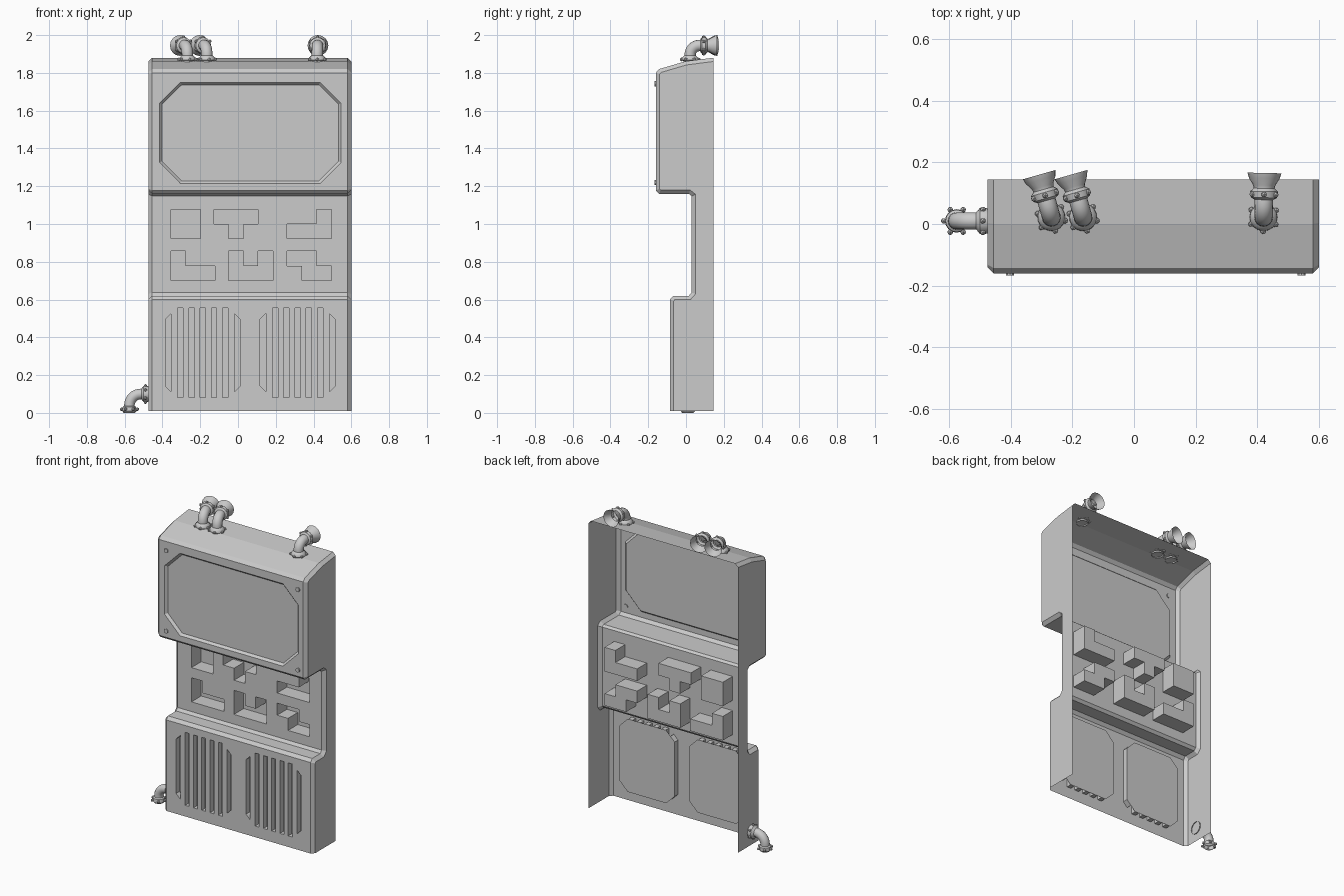
import bpy, bmesh, math
from mathutils import Vector, Matrix

if "Cube" in bpy.data.objects:
    bpy.data.objects.remove(bpy.data.objects["Cube"])

def finish(bm, name, smooth=False):
    me = bpy.data.meshes.new(name)
    bmesh.ops.remove_doubles(bm, verts=bm.verts, dist=0.0002)
    bm.to_mesh(me)
    bm.free()
    ob = bpy.data.objects.new(name, me)
    bpy.context.collection.objects.link(ob)
    if smooth:
        bpy.context.view_layer.objects.active = ob
        ob.select_set(True)
        bpy.ops.object.shade_smooth_by_angle(angle=math.radians(40))
        ob.select_set(False)
    return ob

def octagon(x0, x1, z0, z1, c):
    return [(x0 + c, z0), (x1 - c, z0), (x1, z0 + c), (x1, z1 - c),
            (x1 - c, z1), (x0 + c, z1), (x0, z1 - c), (x0, z0 + c)]

def rect(x0, x1, z0, z1):
    return [(x0, z0), (x1, z0), (x1, z1), (x0, z1)]

def ring(bm, pts, y):
    return [bm.verts.new((x, y, z)) for x, z in pts]

# ---- cabinet shell: side profile (y, z), chamfered on both sides, open back and bottom
X0, X1, C, BACK, LOW = -0.475, 0.60, 0.02, 0.145, 0.01
profile = [(-0.085, LOW), (-0.085, 0.60), (-0.068, 0.62), (0.015, 0.62), (0.03, 0.637),
           (0.03, 1.148), (0.015, 1.16), (-0.142, 1.16), (-0.16, 1.178),
           (-0.16, 1.80), (-0.143, 1.82), (0.0, 1.862), (BACK, 1.88)]

def inset(pts, d):
    n = [Vector((b[1] - a[1], a[0] - b[0])).normalized() for a, b in zip(pts, pts[1:])]
    out = []
    for i, p in enumerate(pts):
        a, b = n[max(i - 1, 0)], n[min(i, len(n) - 1)]
        out.append(Vector(p) + (a + b) * d / (1 + a.dot(b)))
    out[-1].x = BACK
    return out

bm = bmesh.new()
inner = inset(profile, C)
rows = [[bm.verts.new((x, y, z)) for y, z in prof] for x, prof in
        ((X0, inner), (X0 + C, profile), (X1 - C, profile), (X1, inner))]
panels = (0, 4, 8)
for k in range(3):
    for i in range(len(profile) - 1):
        if k == 1 and i in panels:
            continue
        bm.faces.new((rows[k][i], rows[k + 1][i], rows[k + 1][i + 1], rows[k][i + 1]))
for row in (rows[0], rows[3]):
    bm.faces.new(row + [bm.verts.new((row[0].co.x, BACK, LOW))])

# ---- front panels: flat faces with sunk openings
def panel(index, holes):
    """holes: list of (outline, depth, floor outline or None)"""
    (y, z0), (_, z1) = profile[index], profile[index + 1]
    edges = []
    for pts, depth, floor in [(rect(X0 + C, X1 - C, z0, z1), 0, None)] + holes:
        top = ring(bm, pts, y)
        edges += [bm.edges.new((top[i - 1], top[i])) for i in range(len(top))]
        if depth:
            deep = ring(bm, floor or pts, y + depth)
            for i in range(len(top)):
                bm.faces.new((top[i - 1], top[i], deep[i], deep[i - 1]))
            if floor:
                bm.faces.new(deep)
    bmesh.ops.triangle_fill(bm, use_beauty=True, edges=edges, normal=(0, -1, 0))

# screen recess
panel(8, [(octagon(-0.415, 0.545, 1.215, 1.75, 0.11), 0.015,
           octagon(-0.402, 0.532, 1.228, 1.737, 0.104))])

# block-shaped recesses, outlines in units of 0.078 from a lower-left corner
U = 0.078
square = [(0, 0), (2, 0), (2, 2), (0, 2)]
tee = [(1, 0), (2, 0), (2, 1), (3, 1), (3, 2), (0, 2), (0, 1), (1, 1)]
jay = [(0, 0), (3, 0), (3, 2), (2, 2), (2, 1), (0, 1)]
ell = [(0, 0), (3, 0), (3, 1), (1, 1), (1, 2), (0, 2)]
cup = [(0, 0), (3, 0), (3, 2), (2, 2), (2, 1), (1, 1), (1, 2), (0, 2)]
zed = [(1, 0), (3, 0), (3, 1), (2, 1), (2, 2), (0, 2), (0, 1), (1, 1)]
holes = []
for shape, x, z in ((square, -0.355, 0.922), (tee, -0.127, 0.922), (jay, 0.26, 0.922),
                    (ell, -0.355, 0.70), (cup, -0.05, 0.70), (zed, 0.26, 0.70)):
    pts = [(x + a * U, z + b * U) for a, b in shape]
    holes.append((pts, 0.10, pts))
panel(4, holes)

# vent slots with an octagonal backing plate behind each group
holes, D, Z0, Z1 = [], 0.035, 0.082, 0.555
for vx in (-0.385, 0.117):
    W = 0.397
    for i in range(5):
        x = vx + 0.065 + 0.0595 * i
        holes.append((rect(x, x + 0.029, Z0, Z1), D, None))
    for a, b in ((vx, vx + 0.03), (vx + W, vx + W - 0.03)):
        holes.append(([(a, Z0 + 0.06), (b, Z0 + 0.03), (b, Z1 - 0.03), (a, Z1 - 0.06)], D, None))
    bm.faces.new(ring(bm, octagon(vx, vx + W, Z0, Z1, 0.06), profile[0][0] + D))
panel(0, holes)
bmesh.ops.recalc_face_normals(bm, faces=bm.faces)
finish(bm, "cabinet_shell")

# ---- screen corner bolts
bm = bmesh.new()
for x in (-0.402, 0.543):
    for z in (1.22, 1.742):
        bmesh.ops.create_cone(bm, cap_ends=True, segments=10, radius1=0.014, radius2=0.014, depth=0.012,
                              matrix=Matrix.Translation((x, -0.161, z)) @ Matrix.Rotation(math.pi / 2, 4, 'X'))
finish(bm, "screen_bolts")

# ---- elbow pipes: rings of varying radius swept along straight, quarter bend, straight
def elbow(name, start, d1, d2, a, R, stations, lug_rings, seg=16):
    start, d1, d2 = Vector(start), Vector(d1).normalized(), Vector(d2).normalized()
    side = d1.cross(d2)
    bend = R * math.pi / 2

    def frame(s):
        t = min(max((s - a) / R, 0), math.pi / 2)
        p = start + d1 * (min(s, a) + R * math.sin(t)) + d2 * (R * (1 - math.cos(t)) + max(s - a - bend, 0))
        tan = d1 * math.cos(t) + d2 * math.sin(t)
        return p, tan, tan.cross(side)

    bm = bmesh.new()
    prev = None
    pipe_r = min(r for _, r in stations)
    for s, r in sorted(stations + [(a + bend * i / 8, pipe_r) for i in range(9)]):
        p, tan, m = frame(s)
        cur = [bm.verts.new(p + (side * math.cos(w) + m * math.sin(w)) * r)
               for w in (2 * math.pi * i / seg for i in range(seg))]
        if prev:
            for i in range(seg):
                bm.faces.new((prev[i - 1], prev[i], cur[i], cur[i - 1]))
        prev = cur
    bmesh.ops.recalc_face_normals(bm, faces=bm.faces)
    # clamp lugs
    for s, r in lug_rings:
        p, tan, m = frame(s)
        for i in range(6):
            w = math.pi / 6 + i * math.pi / 3
            c = p + (side * math.cos(w) + m * math.sin(w)) * r
            bmesh.ops.create_icosphere(bm, subdivisions=1, radius=0.01, matrix=Matrix.Translation(c))
    finish(bm, name, True)

top = [(0, 0.036), (0.01, 0.036), (0.012, 0.045), (0.024, 0.044), (0.034, 0.034), (0.038, 0.03),
       (0.125, 0.03), (0.132, 0.042), (0.152, 0.045), (0.162, 0.034), (0.172, 0.036),
       (0.195, 0.05), (0.212, 0.055)]
for i, (x, dx) in enumerate(((-0.268, -0.04), (-0.165, -0.04), (0.42, 0.003))):
    elbow(f"top_pipe_{i + 1}", (x, 0.022, 1.855), (0, 0, 1), (dx, 0.14, 0), 0.04, 0.05,
          top, [(0.016, 0.046), (0.142, 0.044)])
low = [(0, 0.04), (0.012, 0.042), (0.03, 0.042), (0.038, 0.032), (0.042, 0.028),
       (0.142, 0.028), (0.148, 0.036), (0.17, 0.038), (0.179, 0.03)]
elbow("drain_pipe", (-0.47, 0.01, 0.10), (-1, 0, 0), (0, 0, -1), 0.045, 0.06,
      low, [(0.02, 0.043), (0.16, 0.042)])
